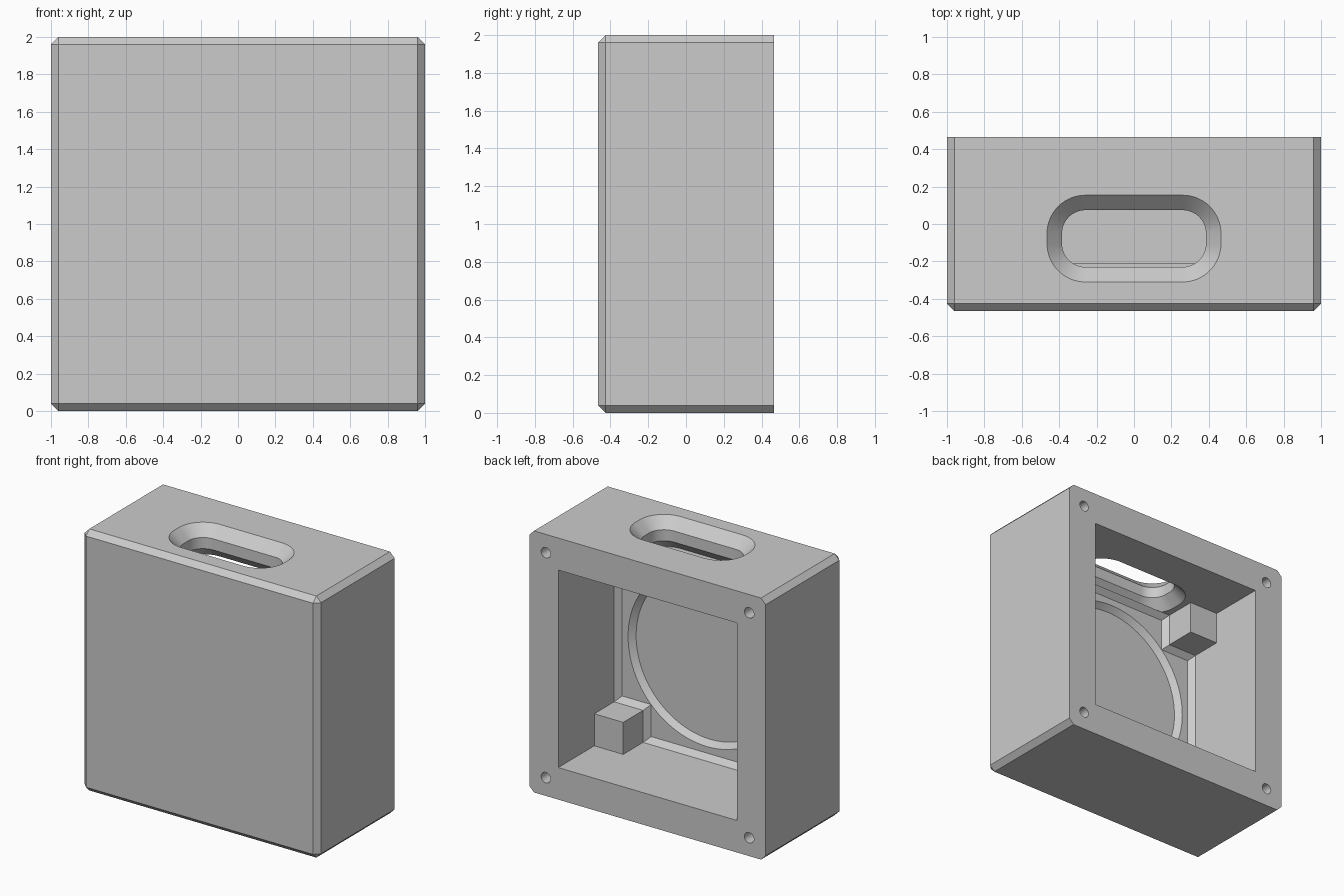
import bpy, bmesh, math
from mathutils import Vector

HALF_DEPTH = 0.465
CHAMFER = 0.04
OPEN = 0.755      # half width of the back opening
MID_Z = 1.0

cube = bpy.data.objects.get("Cube")
if cube:
    bpy.data.objects.remove(cube, do_unlink=True)

grey = bpy.data.materials.new("plain_grey")
grey.use_nodes = True
grey.diffuse_color = (0.6, 0.6, 0.6, 1)
grey.node_tree.nodes["Principled BSDF"].inputs["Base Color"].default_value = (0.6, 0.6, 0.6, 1)


def add_object(name, bm):
    bmesh.ops.recalc_face_normals(bm, faces=bm.faces)
    mesh = bpy.data.meshes.new(name)
    bm.to_mesh(mesh)
    bm.free()
    mesh.materials.append(grey)
    obj = bpy.data.objects.new(name, mesh)
    bpy.context.collection.objects.link(obj)
    return obj


def loft(name, rings):
    """Closed solid through matching rings of points."""
    bm = bmesh.new()
    loops = [[bm.verts.new(p) for p in ring] for ring in rings]
    n = len(loops[0])
    for a, b in zip(loops, loops[1:]):
        for i in range(n):
            j = (i + 1) % n
            bm.faces.new((a[i], a[j], b[j], b[i]))
    bm.faces.new(loops[0])
    bm.faces.new(loops[-1])
    return add_object(name, bm)


def upright(outline, y, cx=0, cz=MID_Z):
    return [(cx + x, y, cz + z) for x, z in outline]


def square(a):
    return [(-a, -a), (a, -a), (a, a), (-a, a)]


def circle(r, n):
    return [(r * math.cos(math.tau * i / n), r * math.sin(math.tau * i / n)) for i in range(n)]


def cross(inset):
    """Pocket outline that leaves a block in each corner."""
    a, b = OPEN - inset, 0.51 - inset
    quarter = [(a, -b), (a, b), (b, b)]
    points = []
    for _ in range(4):
        points += quarter
        quarter = [(-z, x) for x, z in quarter]
    return points


def slot(grow, z, steps=16):
    """Rounded rectangle lying flat at height z."""
    r = 0.125 + grow
    points = []
    for k, (sx, sy) in enumerate([(1, 1), (-1, 1), (-1, -1), (1, -1)]):
        for i in range(steps + 1):
            t = math.pi / 2 * (k + i / steps)
            points.append((sx * 0.26 + r * math.cos(t), -0.078 + sy * 0.027 + r * math.sin(t), z))
    return points


# Housing: box chamfered on every edge except those of the back
bm = bmesh.new()
bmesh.ops.create_cube(bm, size=2)
for v in bm.verts:
    v.co = Vector((v.co.x, v.co.y * HALF_DEPTH, v.co.z + 1))
edges = [e for e in bm.edges if not all(v.co.y > 0 for v in e.verts)]
bmesh.ops.bevel(bm, geom=edges, offset=CHAMFER, offset_type='OFFSET', segments=1,
                profile=0.5, affect='EDGES')
housing = add_object("housing", bm)

# Pocket, corner blocks and round recess in the inner front wall
floor_y = -0.25
cutters = [
    loft("back_opening", [upright(square(OPEN), y) for y in (0.6, 0.03)]),
    loft("inner_pocket", [upright(cross(0), 0.1), upright(cross(0), floor_y + CHAMFER),
                          upright(cross(CHAMFER), floor_y)]),
    loft("round_recess", [upright(circle(0.665, 96), -0.2), upright(circle(0.665, 96), floor_y),
                          upright(circle(0.625, 96), floor_y - CHAMFER)]),
    # Top slot, flared at both ends
    loft("top_slot", [slot(0.08, 2.1), slot(0.08, 2), slot(0, 1.92),
                      slot(0, 1.835), slot(0.08, 1.755)]),
]
# Screw holes in the back corners
for x in (-0.86, 0.86):
    for z in (-0.86, 0.86):
        cutters.append(loft("screw_hole", [upright(circle(0.04, 32), y, x, MID_Z + z)
                                           for y in (0.6, 0.05)]))

for cutter in cutters:
    mod = housing.modifiers.new(cutter.name, 'BOOLEAN')
    mod.operation = 'DIFFERENCE'
    mod.solver = 'EXACT'
    mod.object = cutter
    cutter.hide_render = True

# Apply the cuts and drop the cutters
bpy.context.view_layer.objects.active = housing
bpy.ops.object.select_all(action='DESELECT')
housing.select_set(True)
for mod in list(housing.modifiers):
    bpy.ops.object.modifier_apply(modifier=mod.name)
for cutter in cutters:
    bpy.data.objects.remove(cutter, do_unlink=True)
bpy.ops.object.shade_smooth_by_angle(angle=math.radians(25))
